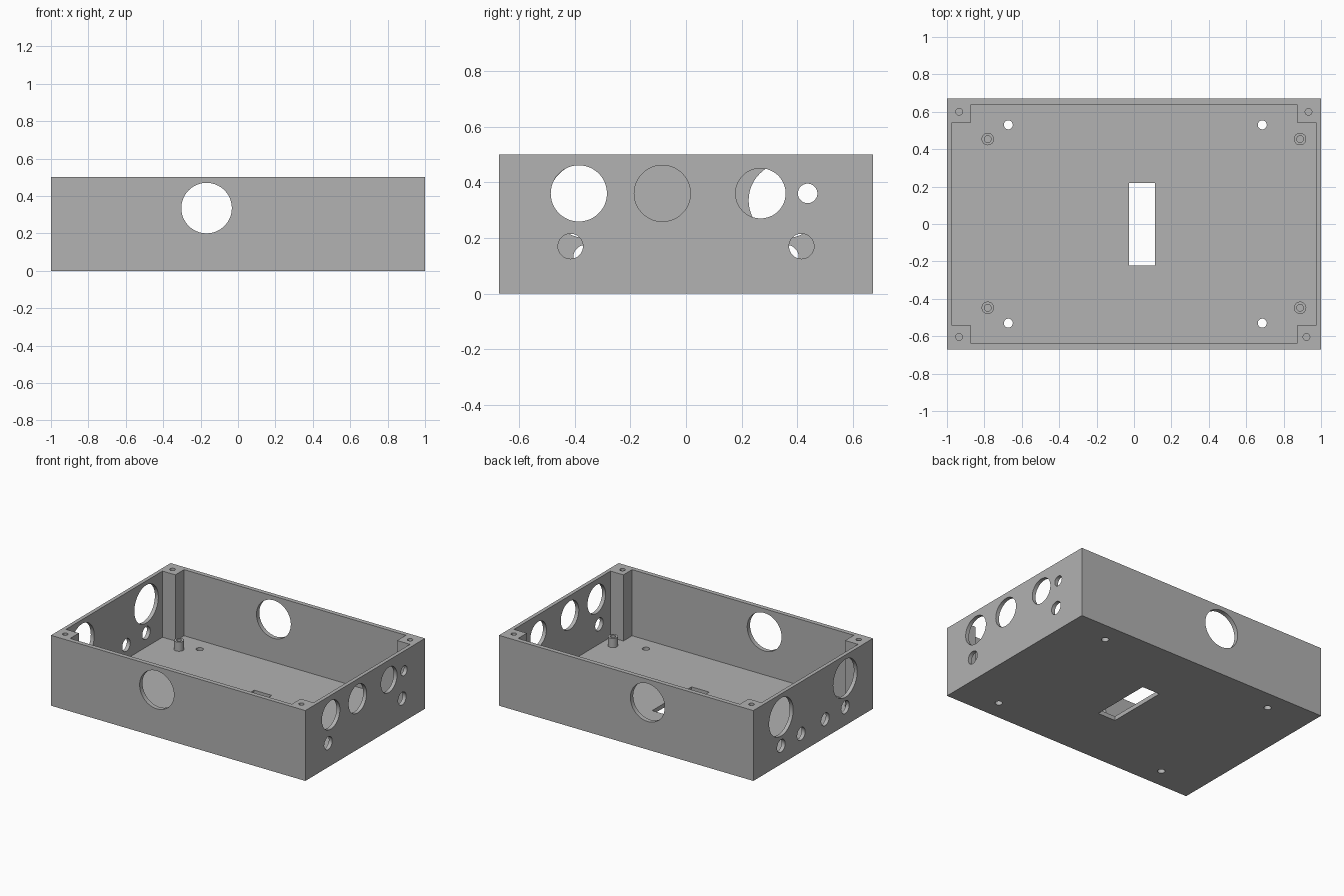
import bpy, bmesh, math
from mathutils import Matrix, Vector

if "Cube" in bpy.data.objects:
    bpy.data.objects.remove(bpy.data.objects["Cube"])

HX, HY, HEIGHT = 1.0, 0.672, 0.5    # outer half sizes and height
IX, IY = 0.973, 0.64                # inner wall faces
PX, PY = 0.872, 0.542               # inner faces of the corner posts
FLOOR = 0.03

grey = bpy.data.materials.new("plain grey")
grey.use_nodes = True
grey.diffuse_color = (0.445, 0.445, 0.445, 1)
grey.node_tree.nodes["Principled BSDF"].inputs["Base Color"].default_value = grey.diffuse_color


def make_object(name, bm):
    bmesh.ops.recalc_face_normals(bm, faces=bm.faces)
    mesh = bpy.data.meshes.new(name)
    bm.to_mesh(mesh)
    bm.free()
    mesh.materials.append(grey)
    obj = bpy.data.objects.new(name, mesh)
    bpy.context.collection.objects.link(obj)
    return obj


def add_prism(bm, outline, z0, z1):
    face = bm.faces.new([bm.verts.new((x, y, z0)) for x, y in outline])
    top = bmesh.ops.extrude_face_region(bm, geom=[face])["geom"]
    bmesh.ops.translate(bm, vec=(0, 0, z1 - z0),
                        verts=[v for v in top if isinstance(v, bmesh.types.BMVert)])


def rectangle(x0, x1, y0, y1):
    return [(x0, y0), (x1, y0), (x1, y1), (x0, y1)]


def add_rod(bm, centre, axis, radius, length, sides=48):
    turn = Vector((0, 0, 1)).rotation_difference(Vector(axis)).to_matrix().to_4x4()
    bmesh.ops.create_cone(bm, cap_ends=True, segments=sides, radius1=radius, radius2=radius,
                          depth=length, matrix=Matrix.Translation(centre) @ turn)


def smooth(obj):
    bpy.ops.object.select_all(action="DESELECT")
    obj.select_set(True)
    bpy.context.view_layer.objects.active = obj
    bpy.ops.object.shade_smooth_by_angle(angle=math.radians(30))


# Solid block for the enclosure
bm = bmesh.new()
add_prism(bm, rectangle(-HX, HX, -HY, HY), 0, HEIGHT)
enclosure = make_object("enclosure", bm)

# Cavity that leaves the floor, walls and four corner posts
bm = bmesh.new()
add_prism(bm, [(-PX, -IY), (PX, -IY), (PX, -PY), (IX, -PY), (IX, PY), (PX, PY),
               (PX, IY), (-PX, IY), (-PX, PY), (-IX, PY), (-IX, -PY), (-PX, -PY)],
          FLOOR, HEIGHT + 0.1)
cavity = make_object("cavity_cutter", bm)

# All openings
bm = bmesh.new()
for side in (-1, 1):                                    # front and back port
    add_rod(bm, (-0.168, side * HY, 0.335), (0, 1, 0), 0.135, 0.12, 64)
left_ports = [(-0.385, 0.36, 0.101), (-0.085, 0.36, 0.101), (0.268, 0.36, 0.09),
              (0.437, 0.36, 0.035), (-0.415, 0.17, 0.045), (0.415, 0.17, 0.045)]
right_ports = [(s * 0.36, 0.335, 0.135) for s in (-1, 1)]
right_ports += [(s * y, 0.13, 0.045) for s in (-1, 1) for y in (0.36, 0.135)]
for x, ports in ((HX, left_ports), (-HX, right_ports)):
    for y, z, radius in ports:
        add_rod(bm, (x, y, z), (1, 0, 0), radius, 0.12)
for y in (-0.53, 0.53):                                 # floor mounting holes
    for x in (-0.672, 0.686):
        add_rod(bm, (x, y, 0), (0, 0, 1), 0.024, 0.2, 32)
for x, y in ((-0.935, 0.6), (0.933, 0.6), (-0.935, -0.604), (0.922, -0.604)):
    add_rod(bm, (x, y, HEIGHT), (0, 0, 1), 0.018, 0.3, 32)   # post screw holes
add_prism(bm, rectangle(-0.027, 0.112, -0.222, 0.22), -0.1, 0.1)  # floor slot
openings = make_object("openings_cutter", bm)

for cutter in (cavity, openings):
    cutter.hide_render = True
    cut = enclosure.modifiers.new(cutter.name, "BOOLEAN")
    cut.operation, cut.solver, cut.object = "DIFFERENCE", "EXACT", cutter
bpy.ops.object.select_all(action="DESELECT")
enclosure.select_set(True)
bpy.context.view_layer.objects.active = enclosure
for cutter in (cavity, openings):
    bpy.ops.object.modifier_apply(modifier=cutter.name)
    bpy.data.objects.remove(cutter)
smooth(enclosure)

# Hollow board standoffs
for x, side in ((-0.782, "right"), (0.888, "left")):
    for y, end in ((-0.448, "front"), (0.454, "back")):
        bm = bmesh.new()
        ring = [(0.018, FLOOR), (0.018, 0.095), (0.033, 0.095), (0.033, FLOOR)]
        verts = [bm.verts.new((r, 0, z)) for r, z in ring]
        edges = [bm.edges.new(pair) for pair in zip(verts, verts[1:])]
        bmesh.ops.spin(bm, geom=verts + edges, axis=(0, 0, 1), cent=(0, 0, 0),
                       angle=math.tau, steps=32)
        bmesh.ops.remove_doubles(bm, verts=bm.verts, dist=0.0005)
        bmesh.ops.translate(bm, vec=(x, y, 0), verts=bm.verts)
        smooth(make_object(f"standoff_{end}_{side}", bm))
